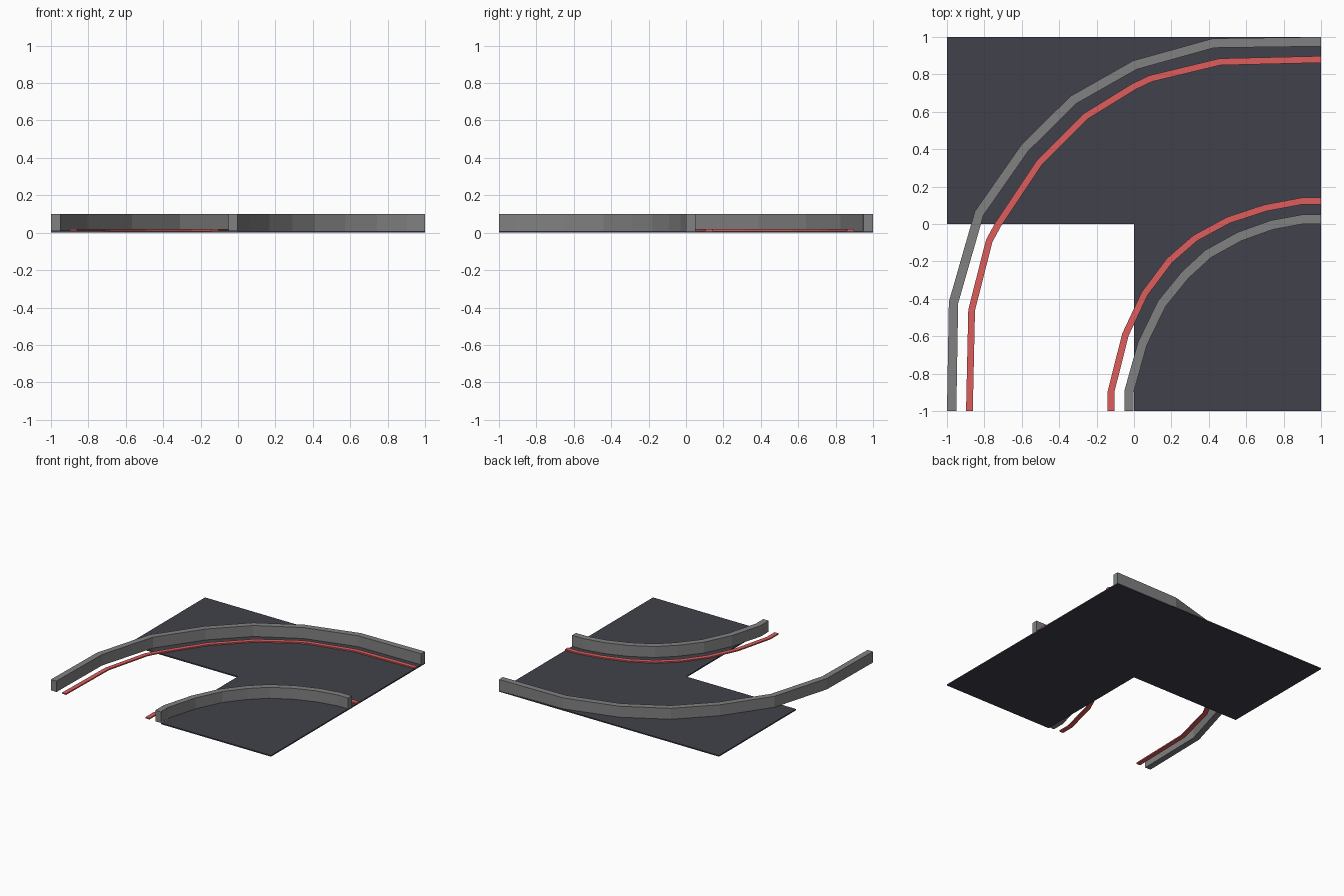
import bpy, bmesh
from mathutils import Vector

if "Cube" in bpy.data.objects:
    bpy.data.objects.remove(bpy.data.objects["Cube"])


def material(name, rgb):
    m = bpy.data.materials.new(name)
    m.diffuse_color = (*rgb, 1)
    m.use_nodes = True
    m.node_tree.nodes["Principled BSDF"].inputs["Base Color"].default_value = m.diffuse_color
    return m


def make_object(name, bm, mat):
    bmesh.ops.recalc_face_normals(bm, faces=bm.faces)
    me = bpy.data.meshes.new(name)
    bm.to_mesh(me)
    bm.free()
    me.materials.append(mat)
    bpy.context.collection.objects.link(bpy.data.objects.new(name, me))


def strip(name, path, width, z0, z1, mat):
    """Sweep a rectangle along a flat path with mitred corners."""
    pts = [Vector(p) for p in path]
    dirs = [(b - a).normalized() for a, b in zip(pts, pts[1:])]
    bm = bmesh.new()
    rings = []
    for i, p in enumerate(pts):
        d0, d1 = dirs[max(i - 1, 0)], dirs[min(i, len(dirs) - 1)]
        t = (d0 + d1).normalized()
        off = Vector((-t.y, t.x)) * (width / 2 / t.dot(d0))
        a, b = p + off, p - off
        rings.append([bm.verts.new((q.x, q.y, z))
                      for q, z in ((a, z0), (b, z0), (b, z1), (a, z1))])
    for r, s in zip(rings, rings[1:]):
        for k in range(4):
            n = (k + 1) % 4
            bm.faces.new((r[k], r[n], s[n], s[k]))
    bm.faces.new(rings[0])
    bm.faces.new(rings[-1])
    make_object(name, bm, mat)


asphalt = material("asphalt", (0.053, 0.053, 0.07))
concrete = material("concrete", (0.22, 0.22, 0.22))
red = material("red_paint", (0.73, 0.11, 0.11))

# L-shaped road slab
bm = bmesh.new()
outline = [(-1, 0), (0, 0), (0, -1), (1, -1), (1, 1), (-1, 1)]
face = bm.faces.new([bm.verts.new((x, y, 0)) for x, y in outline])
top = bmesh.ops.extrude_face_region(bm, geom=[face], use_keep_orig=True)["geom"]
bmesh.ops.translate(bm, vec=(0, 0, 0.01),
                    verts=[v for v in top if isinstance(v, bmesh.types.BMVert)])
make_object("road_slab", bm, asphalt)

# Raised barriers along both sides of the bend
strip("outer_barrier", [(1, .975), (.425, .967), (.005, .85), (-.325, .663),
                        (-.585, .405), (-.828, .057), (-.965, -.42), (-.975, -1)],
      0.05, 0.01, 0.10, concrete)
strip("inner_barrier", [(1, .025), (.9, .025), (.737, -.005), (.564, -.067),
                        (.396, -.16), (.273, -.273), (.148, -.427), (.045, -.64),
                        (-.027, -.897), (-.027, -1)],
      0.05, 0.01, 0.10, concrete)

# Painted edge lines
strip("outer_line", [(1, .88), (.46, .867), (.09, .778), (0, .735), (-.255, .578),
                     (-.505, .33), (-.725, 0), (-.774, -.09), (-.868, -.46), (-.88, -1)],
      0.036, 0.01, 0.02, red)
strip("inner_line", [(1, .123), (.9, .123), (.703, .086), (.505, .021), (.328, -.075),
                     (.19, -.195), (.057, -.372), (-.046, -.592), (-.123, -.897), (-.123, -1)],
      0.036, 0.01, 0.02, red)
